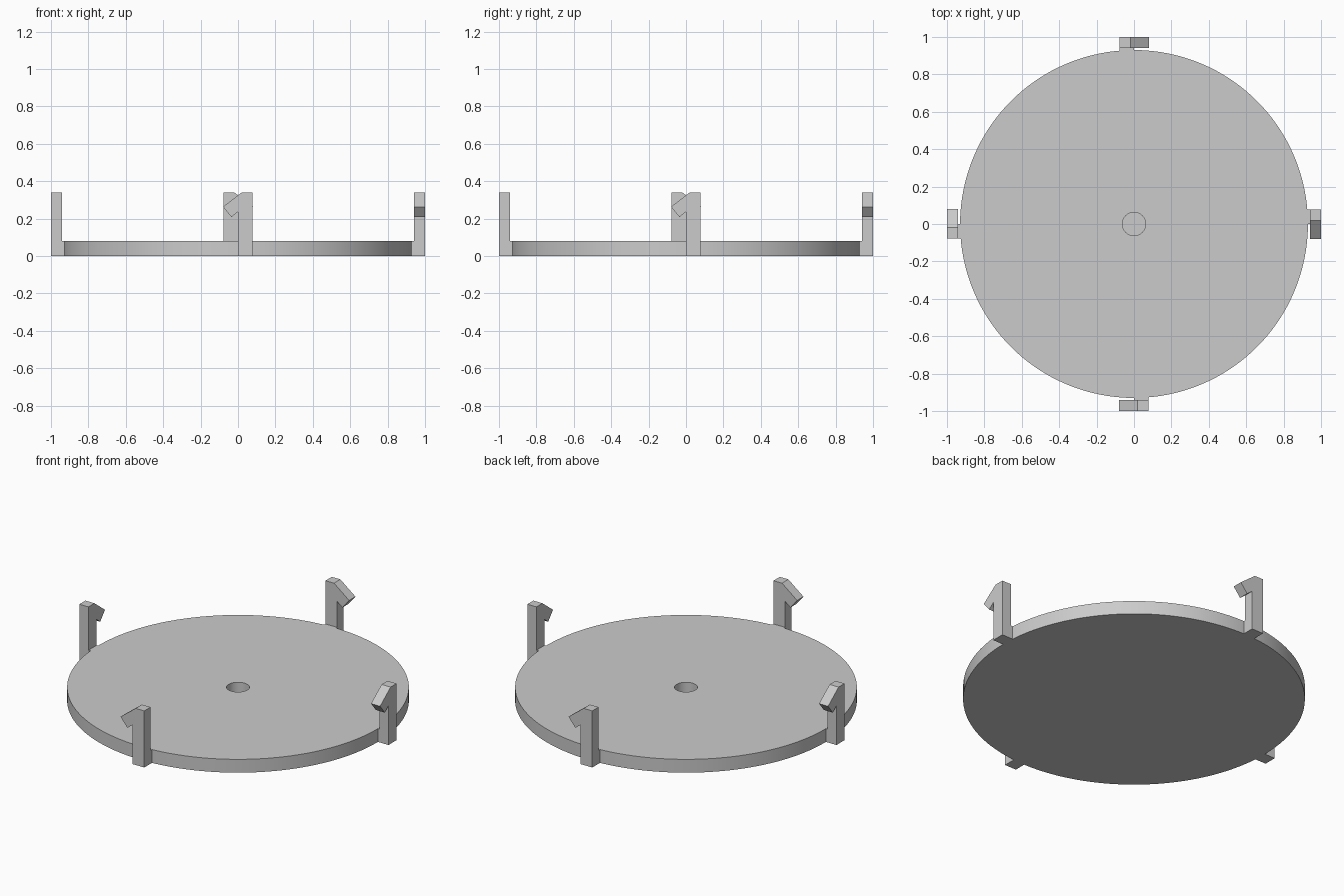
import bpy, bmesh, math
from mathutils import Matrix, Vector

default = bpy.data.objects.get("Cube")
if default:
    bpy.data.objects.remove(default, do_unlink=True)

RADIUS, THICK = 0.93, 0.08
CLIP_WIDTH, CLIP_HEIGHT = 0.077, 0.34

grey = bpy.data.materials.new("plain grey")
grey.use_nodes = True
colour = (0.6, 0.6, 0.6, 1)
grey.diffuse_color = colour
grey.node_tree.nodes["Principled BSDF"].inputs["Base Color"].default_value = colour


def finish(name, bm):
    bmesh.ops.recalc_face_normals(bm, faces=bm.faces)
    mesh = bpy.data.meshes.new(name)
    bm.to_mesh(mesh)
    bm.free()
    mesh.materials.append(grey)
    obj = bpy.data.objects.new(name, mesh)
    bpy.context.collection.objects.link(obj)
    return obj


def prism(bm, outline, y0, y1):
    """Extrude an x-z outline along y."""
    face = bm.faces.new([bm.verts.new((x, y0, z)) for x, z in outline])
    ext = bmesh.ops.extrude_face_region(bm, geom=[face])
    verts = [v for v in ext["geom"] if isinstance(v, bmesh.types.BMVert)]
    bmesh.ops.translate(bm, verts=verts, vec=(0, y1 - y0, 0))


# Round plate with a blind centre hole, turned from a half section
bm = bmesh.new()
section = [(0, 0.02), (0.0625, 0.02), (0.0625, THICK), (RADIUS, THICK), (RADIUS, 0), (0, 0)]
verts = [bm.verts.new((r, 0, z)) for r, z in section]
edges = [bm.edges.new(pair) for pair in zip(verts, verts[1:])]
bmesh.ops.spin(bm, geom=verts + edges, cent=(0, 0, 0), axis=(0, 0, 1),
               angle=math.tau, steps=128, use_duplicate=False)
bmesh.ops.remove_doubles(bm, verts=bm.verts, dist=0.0001)
plate = finish("round_plate", bm)
bpy.context.view_layer.objects.active = plate
plate.select_set(True)
bpy.ops.object.shade_smooth_by_angle(angle=math.radians(30))

# Four hooked clips, each a quarter turn from the last
hook = [(0, 0), (CLIP_WIDTH, 0), (CLIP_WIDTH, CLIP_HEIGHT), (0.02, CLIP_HEIGHT),
        (-0.08, 0.263), (-0.035, 0.208), (0, 0.236)]
tab = [(0, 0), (CLIP_WIDTH, 0), (CLIP_WIDTH, THICK), (0, THICK)]
for i, side in enumerate(("front", "left", "back", "right")):
    turn = Matrix.Rotation(i * math.pi / 2, 4, "Z")
    for part, outline, y0, y1 in (("clip", hook, -1, -0.94), ("tab", tab, -0.94, -0.926)):
        bm = bmesh.new()
        prism(bm, outline, y0, y1)
        bm.transform(turn)
        finish(f"{side}_{part}", bm)
